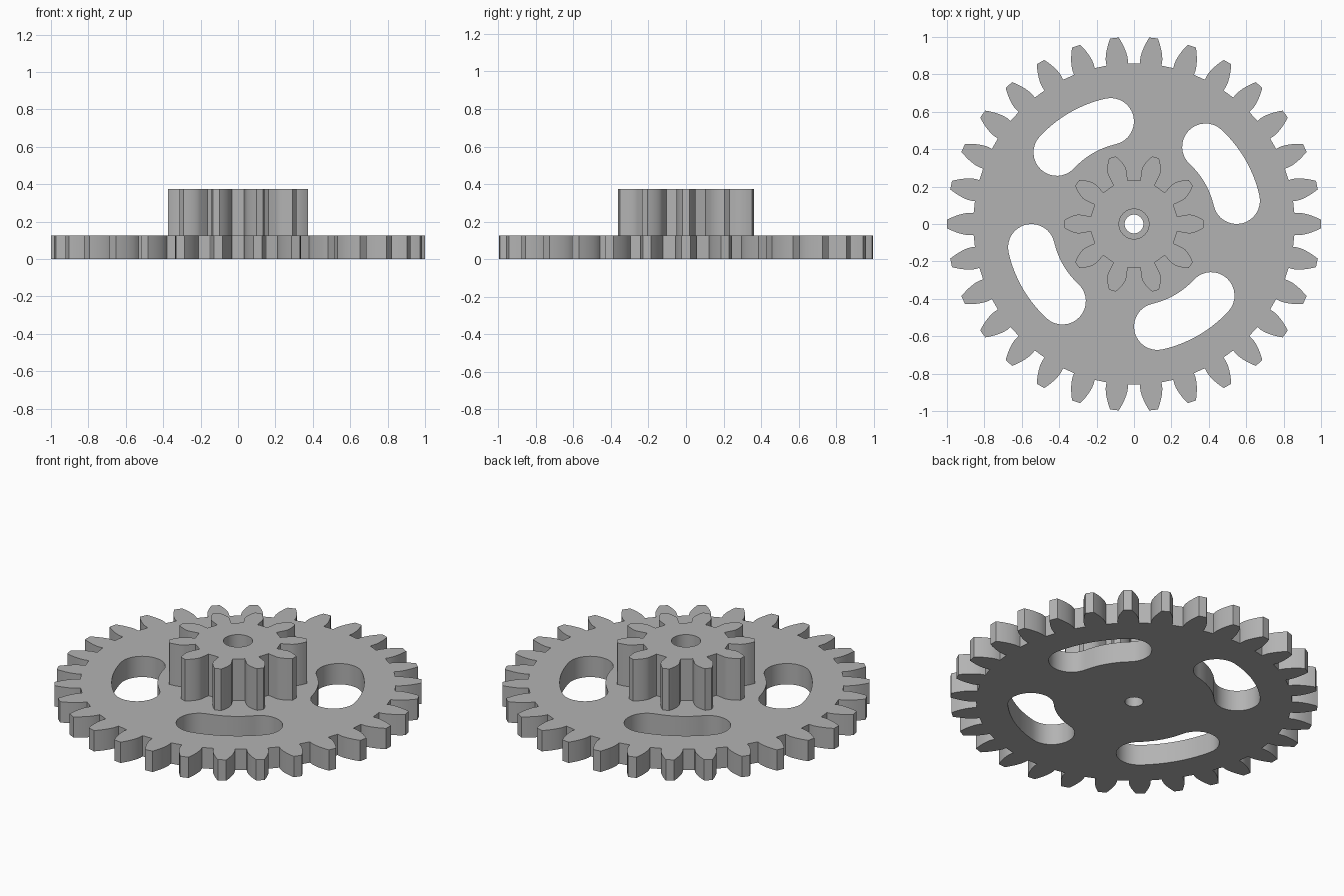
import bpy
import bmesh
from math import pi, sin, cos, tan, acos, asin, radians

cube = bpy.data.objects.get("Cube")
if cube:
    bpy.data.objects.remove(cube, do_unlink=True)

MODULE = 0.0625          # tooth size shared by both gears
WHEEL_TOP = 0.125
PINION_TOP = 0.375

grey = bpy.data.materials.new("plain grey")
grey.use_nodes = True
colour = (0.45, 0.45, 0.45, 1)
grey.diffuse_color = colour
grey.node_tree.nodes["Principled BSDF"].inputs["Base Color"].default_value = colour


def polar(r, a):
    return (r * cos(a), r * sin(a))


def arc(r, start, end, steps, centre=(0, 0)):
    points = []
    for i in range(steps + 1):
        x, y = polar(r, start + (end - start) * i / steps)
        points.append((x + centre[0], y + centre[1]))
    return points


def circle(r, steps=48):
    return arc(r, 0, 2 * pi, steps)[:-1]


def gear_outline(teeth, steps=7):
    """Involute tooth outline, with one tooth centred on +x."""
    pressure = radians(20)
    pitch = MODULE * teeth / 2
    tip, root, base = pitch + MODULE, pitch - 1.25 * MODULE, pitch * cos(pressure)

    def half_angle(r):
        a = acos(min(1, base / r))
        return pi / (2 * teeth) + tan(pressure) - pressure - (tan(a) - a)

    radii = [base + (tip - base) * i / steps for i in range(steps + 1)]
    flank = [(root, half_angle(base))] + [(r, half_angle(r)) for r in radii]
    outline = []
    for t in range(teeth):
        mid = 2 * pi * t / teeth
        outline += [polar(r, mid - a) for r, a in flank]
        outline += [polar(r, mid + a) for r, a in reversed(flank)]
    return outline


def slot_outline(turn):
    """Curved slot with round ends, concentric with the wheel."""
    middle, half = 0.5625, 0.125
    end_gap = asin(half / middle)
    a = turn + end_gap
    b = turn + radians(60) - end_gap
    outline = arc(middle + half, a, b, 16)
    outline += arc(half, b, b + pi, 16, polar(middle, b))[1:]
    outline += arc(middle - half, b, a, 16)[1:]
    outline += arc(half, a + pi, a + 2 * pi, 16, polar(middle, a))[1:-1]
    return outline


def plate(name, outlines, bottom, top):
    """Fill the first outline, leave the others as holes, and extrude."""
    bm = bmesh.new()
    edges = []
    for outline in outlines:
        verts = [bm.verts.new((x, y, bottom)) for x, y in outline]
        edges += [bm.edges.new((verts[i - 1], verts[i])) for i in range(len(verts))]
    bmesh.ops.triangle_fill(bm, use_beauty=True, edges=edges, normal=(0, 0, 1))
    raised = bmesh.ops.extrude_face_region(bm, geom=bm.faces[:], use_keep_orig=True)
    moved = [v for v in raised["geom"] if isinstance(v, bmesh.types.BMVert)]
    bmesh.ops.translate(bm, verts=moved, vec=(0, 0, top - bottom))
    bmesh.ops.recalc_face_normals(bm, faces=bm.faces[:])
    mesh = bpy.data.meshes.new(name)
    bm.to_mesh(mesh)
    bm.free()
    mesh.materials.append(grey)
    obj = bpy.data.objects.new(name, mesh)
    bpy.context.collection.objects.link(obj)
    bpy.ops.object.select_all(action='DESELECT')
    obj.select_set(True)
    bpy.context.view_layer.objects.active = obj
    bpy.ops.object.shade_smooth_by_angle(angle=radians(25))
    return obj


# Large wheel with four curved slots and a narrow bore
slots = [slot_outline(i * pi / 2) for i in range(4)]
plate("large_gear", [gear_outline(30), circle(0.05)] + slots, 0, WHEEL_TOP)

# Small pinion on top, with a wider bore
plate("pinion_gear", [gear_outline(10), circle(0.08)], WHEEL_TOP, PINION_TOP)
